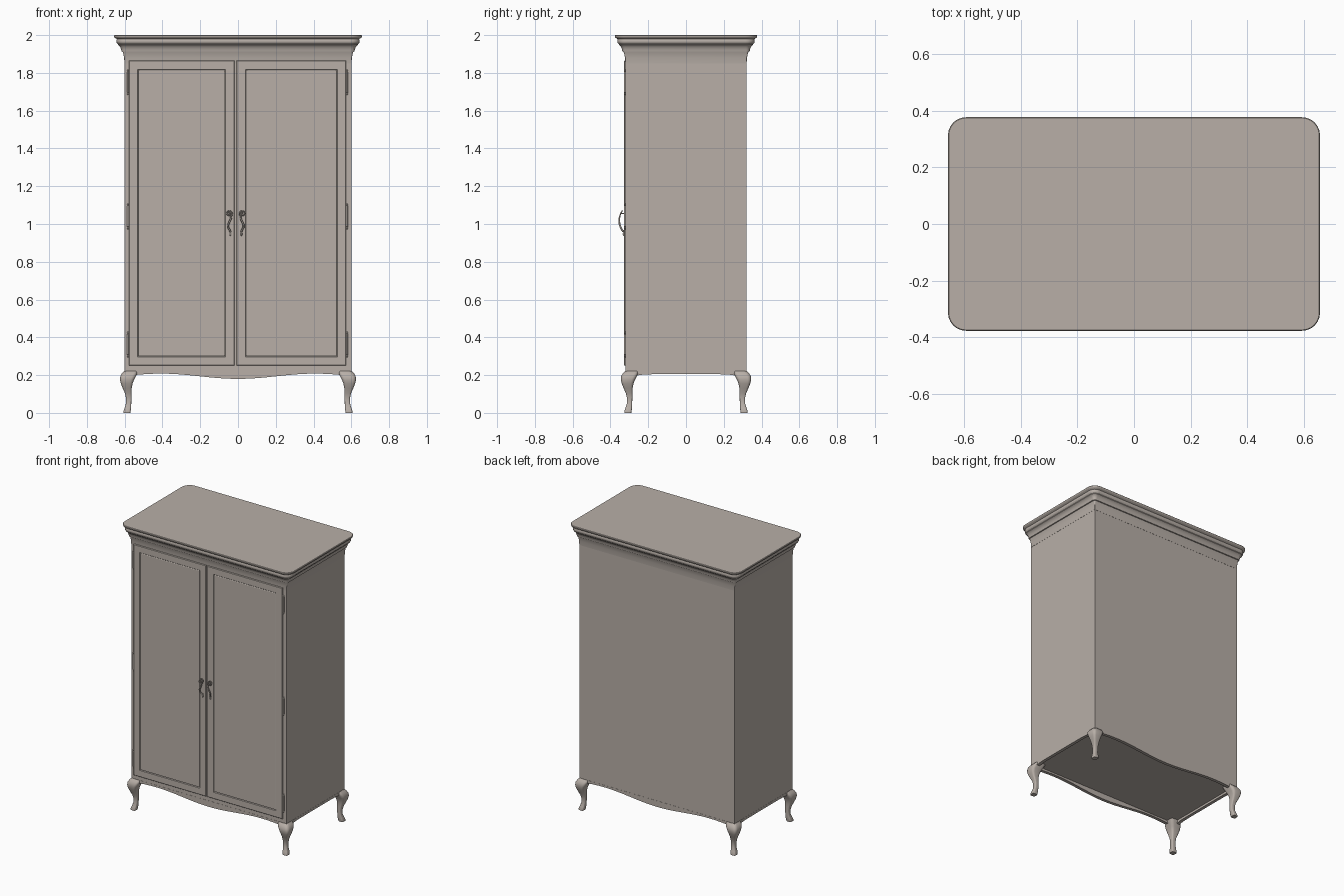
import bpy, bmesh, math
from mathutils import Vector

cube = bpy.data.objects.get("Cube")
if cube:
    bpy.data.objects.remove(cube, do_unlink=True)

paint = bpy.data.materials.new("warm grey paint")
paint.use_nodes = True
colour = (0.48, 0.43, 0.39, 1)
paint.diffuse_color = colour
paint.node_tree.nodes["Principled BSDF"].inputs["Base Color"].default_value = colour

HX, HY = 0.60, 0.32          # half size of the carcass
BOTTOM, TOP = 0.22, 1.865


def finish(name, bm, angle=30):
    bmesh.ops.recalc_face_normals(bm, faces=bm.faces)
    mesh = bpy.data.meshes.new(name)
    bm.to_mesh(mesh)
    bm.free()
    ob = bpy.data.objects.new(name, mesh)
    bpy.context.collection.objects.link(ob)
    mesh.materials.append(paint)
    bpy.ops.object.select_all(action="DESELECT")
    ob.select_set(True)
    bpy.context.view_layer.objects.active = ob
    bpy.ops.object.shade_smooth_by_angle(angle=math.radians(angle))
    return ob


def rounded_ring(bm, cx, cy, z, hx, hy, r, steps=6):
    ring = []
    for k, (sx, sy) in enumerate([(1, 1), (-1, 1), (-1, -1), (1, -1)]):
        for i in range(steps + 1):
            a = (k + i / steps) * math.pi / 2
            ring.append(bm.verts.new((cx + sx * (hx - r) + r * math.cos(a),
                                      cy + sy * (hy - r) + r * math.sin(a), z)))
    return ring


def loft(bm, rings):
    n = len(rings[0])
    for a, b in zip(rings, rings[1:]):
        for i in range(n):
            j = (i + 1) % n
            bm.faces.new((a[i], a[j], b[j], b[i]))
    bm.faces.new(rings[0])
    bm.faces.new(rings[-1])


def box(bm, lo, hi):
    lo, hi = Vector(lo), Vector(hi)
    made = bmesh.ops.create_cube(bm, size=1)["verts"]
    for v in made:
        v.co = (lo + hi) / 2 + v.co * (hi - lo)
    return made


# Carcass
bm = bmesh.new()
box(bm, (-HX, -HY, BOTTOM), (HX, HY, 1.9))
finish("carcass", bm)

# Cornice: overhang and height of each moulding step
cornice = [(0.001, 1.85), (0.003, 1.88), (0.007, 1.90), (0.011, 1.912), (0.017, 1.914),
           (0.019, 1.925), (0.024, 1.938), (0.031, 1.946), (0.036, 1.949), (0.036, 1.953),
           (0.042, 1.959), (0.044, 1.966), (0.043, 1.974), (0.041, 1.979), (0.048, 1.983),
           (0.055, 1.988), (0.057, 1.992), (0.057, 1.997), (0.054, 2.0)]
bm = bmesh.new()
loft(bm, [rounded_ring(bm, 0, 0, z, HX + o, HY + o, o * 1.1 + 0.001) for o, z in cornice])
finish("cornice", bm)

# Cabriole legs: height, outer and inner offset from the carcass corner
leg = [(0.0, 0.006, -0.030), (0.01, 0.006, -0.032), (0.025, 0.001, -0.034),
       (0.05, -0.007, -0.035), (0.08, -0.007, -0.036), (0.105, -0.001, -0.036),
       (0.13, 0.010, -0.037), (0.155, 0.020, -0.042), (0.175, 0.025, -0.050),
       (0.195, 0.023, -0.060), (0.21, 0.014, -0.066), (0.222, 0.002, -0.070)]
for sx, side in ((-1, "right"), (1, "left")):
    for sy, end in ((-1, "front"), (1, "back")):
        bm = bmesh.new()
        rings = []
        for z, out, inn in leg:
            mid, half = (out + inn) / 2, (out - inn) / 2
            rings.append(rounded_ring(bm, sx * (HX + mid), sy * (HY + mid), z,
                                      half, half, half * 0.5, 4))
        loft(bm, rings)
        finish(f"{end}_{side}_leg", bm, 40)


# Aprons: boards with a shaped lower edge
def apron(name, half, edge, place):
    bm = bmesh.new()
    n = 32
    pts = [(half * (2 * i / n - 1), edge(abs(2 * i / n - 1))) for i in range(n + 1)]
    rows = []
    for depth in (0, 0.022):
        rows.append([(bm.verts.new(place(u, depth, z)),
                      bm.verts.new(place(u, depth, BOTTOM + 0.002))) for u, z in pts])
    front, back = rows
    for i in range(n):
        for row in rows:
            bm.faces.new((row[i][0], row[i + 1][0], row[i + 1][1], row[i][1]))
        for k in (0, 1):
            bm.faces.new((front[i][k], front[i + 1][k], back[i + 1][k], back[i][k]))
    finish(name, bm)


def scallop(t):
    return 0.194 - 0.014 * math.cos(1.35 * math.pi * t)


def flat_arch(t):
    return 0.205 - 0.010 * t ** 8


for s, end in ((-1, "front"), (1, "back")):
    apron(f"{end}_apron", 0.55, scallop, lambda u, d, z: (u, s * (HY + 0.001 - d), z))
for s, side in ((-1, "right"), (1, "left")):
    apron(f"{side}_apron", 0.27, flat_arch, lambda u, d, z: (s * (HX + 0.001 - d), u, z))


# Doors: framed, with a recessed panel
def door(name, x0, x1):
    bm = bmesh.new()
    box(bm, (x0, -HY - 0.006, 0.25), (x1, -HY + 0.004, TOP))
    bm.faces.ensure_lookup_table()
    face = min(bm.faces, key=lambda f: f.calc_center_median().y)
    for width, depth in ((0.003, 0.003), (0.043, 0), (0.004, -0.005), (0.004, 0.002)):
        bmesh.ops.inset_region(bm, faces=[face], thickness=width, use_even_offset=True)
        for v in face.verts:
            v.co.y -= depth
    finish(name, bm, 20)


door("right_door", -0.578, -0.019)
door("left_door", -0.007, 0.572)

# Hinges: knuckled pins with small finials
for x, side in ((-0.582, "right"), (0.577, "left")):
    for z, level in ((0.362, "lower"), (1.04, "middle"), (1.75, "upper")):
        bm = bmesh.new()
        profile = [(-0.068, 0.002), (-0.062, 0.005), (-0.056, 0.003), (-0.054, 0.006),
                   (0.054, 0.006), (0.056, 0.003), (0.062, 0.005), (0.068, 0.002)]
        loft(bm, [rounded_ring(bm, x, -HY - 0.003, z + dz, r, r, r * 0.99, 3)
                  for dz, r in profile])
        finish(f"{side}_{level}_hinge", bm)


# Handles: scrolled pulls bowed away from the door
def handle(name, centre, s):
    path = []
    for i in range(19):
        a = math.radians(-60 - 30 * i + 540)
        r = 0.004 + 0.014 * i / 18
        path.append((r * math.cos(a), 1.055 + r * math.sin(a)))
    path += [(0.010, 1.03), (0.002, 1.012), (-0.005, 0.997), (-0.005, 0.982),
             (0.002, 0.97), (0.006, 0.96)]
    curve = bpy.data.curves.new(name, "CURVE")
    curve.dimensions = "3D"
    curve.bevel_depth = 0.0042
    curve.bevel_resolution = 2
    curve.use_fill_caps = True
    spline = curve.splines.new("POLY")
    spline.points.add(len(path) - 1)
    for p, (u, z) in zip(spline.points, path):
        bow = 0.024 * max(0, 1 - ((z - 1.018) / 0.062) ** 2)
        p.co = (centre + s * u, -HY - 0.010 - bow, z, 1)
        p.radius = 0.8 if z > 1.03 else 1.15
    ob = bpy.data.objects.new(name, curve)
    bpy.context.collection.objects.link(ob)
    curve.materials.append(paint)

    # Drop finial and mounting posts
    bm = bmesh.new()
    for u, z, rx, rz in ((0.006, 0.947, 0.005, 0.010), (0.006, 0.962, 0.006, 0.005)):
        made = bmesh.ops.create_uvsphere(bm, u_segments=12, v_segments=8, radius=1)["verts"]
        for v in made:
            v.co = Vector((centre + s * u + v.co.x * rx, -HY - 0.010 + v.co.y * rx,
                           z + v.co.z * rz))
    for u, z, reach in ((0, 1.055, 0.026), (0.004, 0.965, 0.012)):
        box(bm, (centre + s * u - 0.003, -HY - reach, z - 0.003),
            (centre + s * u + 0.003, -HY, z + 0.003))
    finish(name + "_mounts", bm, 40)


handle("right_handle", -0.047, 1)
handle("left_handle", 0.024, -1)
